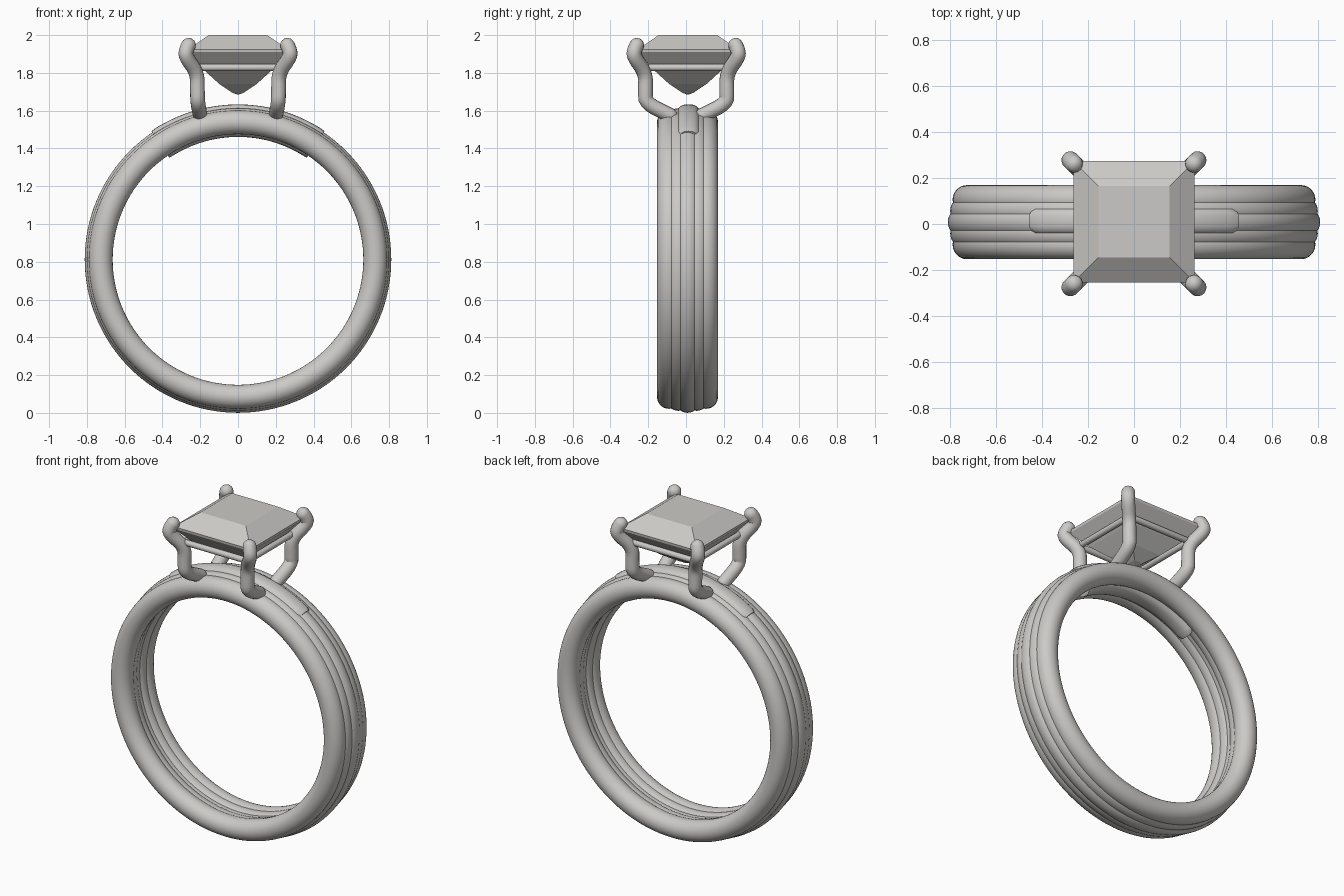
import bpy, bmesh, math
from mathutils import Vector

cube = bpy.data.objects.get("Cube")
if cube:
    bpy.data.objects.remove(cube, do_unlink=True)

# Single pale grey used for metal and stone
silver = bpy.data.materials.new("pale silver")
silver.use_nodes = True
colour = (0.6, 0.59, 0.57, 1)
silver.diffuse_color = colour
silver.node_tree.nodes["Principled BSDF"].inputs["Base Color"].default_value = colour

CENTRE_Z = 0.812
BAND_Y = 0.008


def finish(name, bm, smooth=True):
    bmesh.ops.recalc_face_normals(bm, faces=bm.faces)
    mesh = bpy.data.meshes.new(name)
    bm.to_mesh(mesh)
    bm.free()
    mesh.materials.append(silver)
    obj = bpy.data.objects.new(name, mesh)
    bpy.context.collection.objects.link(obj)
    if smooth:
        bpy.ops.object.select_all(action="DESELECT")
        obj.select_set(True)
        bpy.context.view_layer.objects.active = obj
        bpy.ops.object.shade_smooth_by_angle(angle=math.radians(40))
    return obj


def loft(bm, rings, closed=False):
    """Skin a list of equal point loops, capping open ends."""
    loops = [[bm.verts.new(p) for p in ring] for ring in rings]
    n = len(loops[0])
    pairs = list(zip(loops, loops[1:]))
    if closed:
        pairs.append((loops[-1], loops[0]))
    for a, b in pairs:
        for i in range(n):
            j = (i + 1) % n
            bm.faces.new((a[i], a[j], b[j], b[i]))
    if not closed:
        bm.faces.new(loops[0])
        bm.faces.new(loops[-1])


def around(angle, radius, y):
    return Vector((radius * math.sin(angle), y, CENTRE_Z + radius * math.cos(angle)))


def band_section(angle, major, y, half_radial, half_width, power=1.0, n=28):
    pts = []
    for i in range(n):
        t = math.tau * i / n
        c, s = math.cos(t), math.sin(t)
        pts.append(around(angle, major + half_radial * math.copysign(abs(c) ** power, c),
                          y + half_width * math.copysign(abs(s) ** power, s)))
    return pts


def smooth_path(points, rounds=2):
    """Round the corners of a path by cutting them."""
    pts = [Vector(p) for p in points]
    for _ in range(rounds):
        cut = [pts[0]]
        for a, b in zip(pts, pts[1:]):
            cut += [a.lerp(b, 0.25), a.lerp(b, 0.75)]
        pts = cut + [pts[-1]]
    return pts


def rod(name, path, radius, n=16):
    """Round rod with domed ends along a path."""
    bm = bmesh.new()
    rings = []
    last = len(path) - 1
    side = None
    for i, p in enumerate(path):
        d = (path[min(i + 1, last)] - path[max(i - 1, 0)]).normalized()
        side = (side - d * side.dot(d)).normalized() if side else d.orthogonal().normalized()
        up = d.cross(side)
        steps = [(0, 1)]
        dome = [(math.sin(k * math.pi / 10), math.cos(k * math.pi / 10)) for k in range(5)]
        if i == 0:
            steps = [(-a, b) for a, b in reversed(dome)]
        elif i == last:
            steps = dome
        for shift, scale in steps:
            rings.append([p + radius * (d * shift + scale * (side * math.cos(math.tau * k / n)
                          + up * math.sin(math.tau * k / n))) for k in range(n)])
    loft(bm, rings)
    return finish(name, bm)


# Band: five overlapping round hoops, fuller toward the middle
SEGMENTS = 128
for k in range(-2, 3):
    bm = bmesh.new()
    major = 0.748 - 0.0105 * abs(k)
    loft(bm, [band_section(math.tau * i / SEGMENTS, major, BAND_Y + 0.049 * k, 0.0635, 0.0635)
              for i in range(SEGMENTS)], closed=True)
    finish(f"band_hoop_{k + 3}", bm)

# Bridge: smooth sleeve over the middle hoops at the top
bm = bmesh.new()
END = math.radians(34)
sections = []
for i in range(41):
    u = -1 + i / 20
    edge = min(1.0, 0.8 + (1 - abs(u)) * 4)
    sections.append(band_section(u * END, 0.735, BAND_Y + 0.005, 0.086 * (0.9 + 0.1 * edge),
                                 0.066 * edge, 0.7))
loft(bm, sections)
finish("top_bridge", bm)

# Prongs: foot on the band, upright, flare and inward tip
foot_to_tip = [(0.2, 0.085, 1.575), (0.213, 0.215, 1.64), (0.215, 0.215, 1.70),
               (0.215, 0.215, 1.80), (0.28, 0.28, 1.89), (0.272, 0.272, 1.925),
               (0.262, 0.262, 1.946)]
for sx, side_name in ((1, "left"), (-1, "right")):
    for sy, end_name in ((-1, "front"), (1, "back")):
        path = smooth_path([(sx * x, sy * y + 0.001, z) for x, y, z in foot_to_tip])
        rod(f"prong_{end_name}_{side_name}", path, 0.039)

# Gallery rails joining the prongs under the stone
R = 0.218
for s, names in ((1, ("back", "left")), (-1, ("front", "right"))):
    rod(f"rail_{names[0]}", [Vector((-R, s * R, 1.828)), Vector((R, s * R, 1.828))], 0.018)
    rod(f"rail_{names[1]}", [Vector((s * R, -R, 1.828)), Vector((s * R, R, 1.828))], 0.018)

# Square-cut stone: stepped pavilion, thin girdle, bevelled crown, flat table
profile = [(0.004, 1.685), (0.03, 1.695), (0.1, 1.742), (0.18, 1.815), (0.262, 1.91),
           (0.264, 1.925), (0.155, 2.0)]
bm = bmesh.new()
loft(bm, [[(sx * h, sy * h + 0.01, z) for sx, sy in ((-1, -1), (1, -1), (1, 1), (-1, 1))]
          for h, z in profile])
finish("square_stone", bm, smooth=False)
